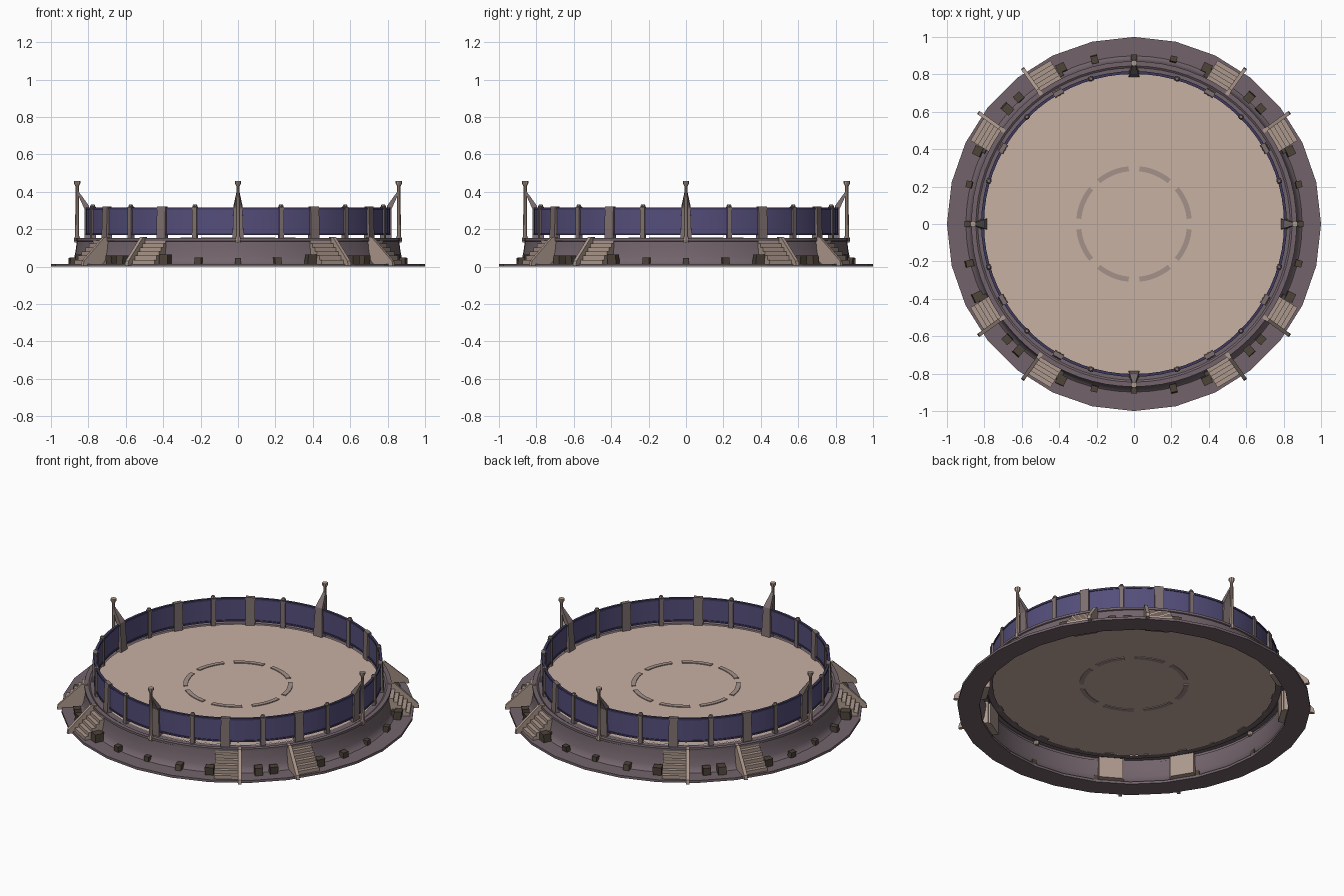
import bpy, bmesh, math, random
from mathutils import Vector

if "Cube" in bpy.data.objects:
    bpy.data.objects.remove(bpy.data.objects["Cube"])

random.seed(4)


def mat(name, r, g, b):
    m = bpy.data.materials.new(name)
    lin = lambda c: ((c / 255 + 0.055) / 1.055) ** 2.4
    m.diffuse_color = (lin(r), lin(g), lin(b), 1)
    m.use_nodes = True
    m.node_tree.nodes["Principled BSDF"].inputs["Base Color"].default_value = m.diffuse_color
    return m


SAND = mat("sand floor", 200, 177, 163)
STONE = mat("purple grey stone", 114, 100, 107)
STEP = mat("pale stone", 172, 152, 140)
POST = mat("grey post", 126, 111, 111)
GLASS = mat("blue panel", 84, 78, 122)
NAVY = mat("navy rail", 62, 57, 92)
WOOD = mat("dark wood", 78, 67, 58)
MARK = mat("floor marking", 164, 145, 138)


def finish(bm, name, m, smooth=False):
    bmesh.ops.recalc_face_normals(bm, faces=bm.faces)
    me = bpy.data.meshes.new(name)
    bm.to_mesh(me)
    bm.free()
    me.materials.append(m)
    ob = bpy.data.objects.new(name, me)
    bpy.context.collection.objects.link(ob)
    if smooth:
        bpy.context.view_layer.objects.active = ob
        ob.select_set(True)
        bpy.ops.object.shade_smooth_by_angle(angle=math.radians(35))
        ob.select_set(False)
    return ob


def place(r, t, z, a):
    """Radial, tangential and height coordinates at angle a (degrees)."""
    c, s = math.cos(math.radians(a)), math.sin(math.radians(a))
    return Vector((r * c - t * s, r * s + t * c, z))


def lathe(bm, prof, segs, start=0, end=360, loop=True):
    """Sweep an (r, z) profile about the z axis."""
    full = end - start == 360
    n = segs if full else segs + 1
    rings = [[bm.verts.new(place(r, 0, z, start + (end - start) * i / segs))
              for r, z in prof] for i in range(n)]
    k = len(prof)
    for i in range(segs):
        p, q = rings[i], rings[(i + 1) % n]
        for j in range(k if loop else k - 1):
            bm.faces.new((p[j], p[(j + 1) % k], q[(j + 1) % k], q[j]))
    if not full and loop:
        bm.faces.new(rings[0])
        bm.faces.new(rings[-1])


def prism(bm, prof, a, t0, t1, taper=None):
    """Extrude an (r, z) outline tangentially from t0 to t1."""
    taper = taper or [1] * len(prof)
    A = [bm.verts.new(place(r, t0 * w, z, a)) for (r, z), w in zip(prof, taper)]
    B = [bm.verts.new(place(r, t1 * w, z, a)) for (r, z), w in zip(prof, taper)]
    bm.faces.new(A)
    bm.faces.new(B)
    n = len(A)
    for i in range(n):
        bm.faces.new((A[i], A[(i + 1) % n], B[(i + 1) % n], B[i]))


def rect(r0, r1, z0, z1):
    return [(r0, z0), (r1, z0), (r1, z1), (r0, z1)]


def column(bm, r, a, prof, sides=8):
    """Small upright turned column from (radius, z) points."""
    rings = []
    for rad, z in prof:
        rings.append([bm.verts.new(place(r + rad * math.cos(math.tau * i / sides),
                                         rad * math.sin(math.tau * i / sides), z, a))
                      for i in range(sides)])
    for p, q in zip(rings, rings[1:]):
        for i in range(sides):
            bm.faces.new((p[i], p[(i + 1) % sides], q[(i + 1) % sides], q[i]))
    bm.faces.new(rings[0])
    bm.faces.new(rings[-1])


# Ground flange, low-poly outline
bm = bmesh.new()
lathe(bm, rect(0.875, 1.0, 0, 0.015), 28)
finish(bm, "ground_flange", STONE)

# Flared base wall and ledge, an open shell underneath
bm = bmesh.new()
lathe(bm, [(0.90, 0.014), (0.885, 0.025), (0.875, 0.05), (0.866, 0.10), (0.863, 0.135),
           (0.87, 0.138), (0.87, 0.152), (0.845, 0.152), (0.835, 0.145), (0.80, 0.145)],
      72, loop=False)
finish(bm, "base_wall", STONE, True)

# Fighting floor
bm = bmesh.new()
bmesh.ops.create_circle(bm, cap_ends=True, segments=72, radius=0.808)
bmesh.ops.translate(bm, verts=bm.verts, vec=(0, 0, 0.15))
finish(bm, "arena_floor", SAND)

# Ring of eight floor markings
bm = bmesh.new()
for k in range(8):
    lathe(bm, rect(0.283, 0.31, 0.146, 0.155), 6, 45 * k + 5.5, 45 * k + 39.5)
finish(bm, "floor_markings", MARK)

# Blue barrier panels with rails
bm = bmesh.new()
lathe(bm, rect(0.806, 0.813, 0.175, 0.31), 72)
finish(bm, "barrier_panels", GLASS, True)
bm = bmesh.new()
lathe(bm, rect(0.802, 0.817, 0.305, 0.317), 72)
lathe(bm, rect(0.802, 0.817, 0.17, 0.18), 72)
finish(bm, "barrier_rails", NAVY, True)

# Barrier posts and wide gate slabs
posts, gates, braces, poles = (bmesh.new() for _ in range(4))
for q in range(4):
    for d in (16.5, 45, 73.5):
        a = 90 * q + d
        prism(posts, rect(0.797, 0.822, 0.145, 0.318), a, -0.013, 0.013)
        column(posts, 0.81, a, [(0.011, 0.315), (0.015, 0.322), (0.009, 0.333)], 6)
    for d in (30, 60):
        prism(gates, [(0.793, 0.145), (0.828, 0.145), (0.822, 0.322), (0.797, 0.322)],
              90 * q + d, -0.026, 0.026)
    # Tapered brace leaning out from the barrier to the tall pole
    prism(braces, [(0.785, 0.145), (0.82, 0.145), (0.822, 0.31), (0.858, 0.39),
                   (0.858, 0.41), (0.797, 0.325)],
          90 * q, -0.03, 0.03, [1, 1, 0.8, 0.25, 0.2, 0.8])
    column(poles, 0.86, 90 * q, [(0.014, 0.13), (0.018, 0.145), (0.011, 0.165),
                                 (0.009, 0.43), (0.017, 0.445), (0.017, 0.458)])
finish(posts, "barrier_posts", POST)
finish(gates, "gate_slabs", POST)
finish(braces, "pole_braces", POST)
finish(poles, "tall_poles", STEP, True)

# Eight staircases, each with a side beam facing its partner
stairs, beams, crates = (bmesh.new() for _ in range(3))
N, R0, R1, H = 6, 0.865, 0.98, 0.145
outline = [(R0 - 0.03, 0.015), (R0 - 0.03, H)]
for i in range(N):
    r = R0 + (R1 - R0) * i / (N - 1)
    z = H - (H - 0.015) * i / N
    outline += [(r, z), (r, z - (H - 0.015) / N)]
beam = [(0.85, 0.015), (0.85, 0.158), (0.885, 0.158), (1.02, 0.03), (1.025, 0.004), (0.99, 0.004)]
for q in range(4):
    for side in (1, -1):
        def ang(d):
            return 90 * q + (d if side > 0 else 90 - d)
        prism(stairs, outline, ang(31), -0.068, 0.068)
        prism(beams, beam, ang(35.6), -0.01, 0.01)
        # Crates scattered at the foot of the wall
        for d, r, s in ((13.5, 0.905, 0.036), (25, 0.92, 0.05), (26.5, 0.90, 0.042),
                        (42.3, 0.915, 0.046)):
            turn = random.uniform(-0.008, 0.008)
            lo, hi = r - s / 2, r + s / 2
            prism(crates, [(lo, 0.014), (hi + turn, 0.014), (hi, 0.014 + s), (lo - turn, 0.014 + s)],
                  ang(d), -s / 2, s / 2)
    prism(crates, rect(0.875, 0.905, 0.014, 0.045), 90 * q, -0.016, 0.016)
finish(stairs, "staircases", STEP)
finish(beams, "stair_beams", STEP)
finish(crates, "crates", WOOD)
